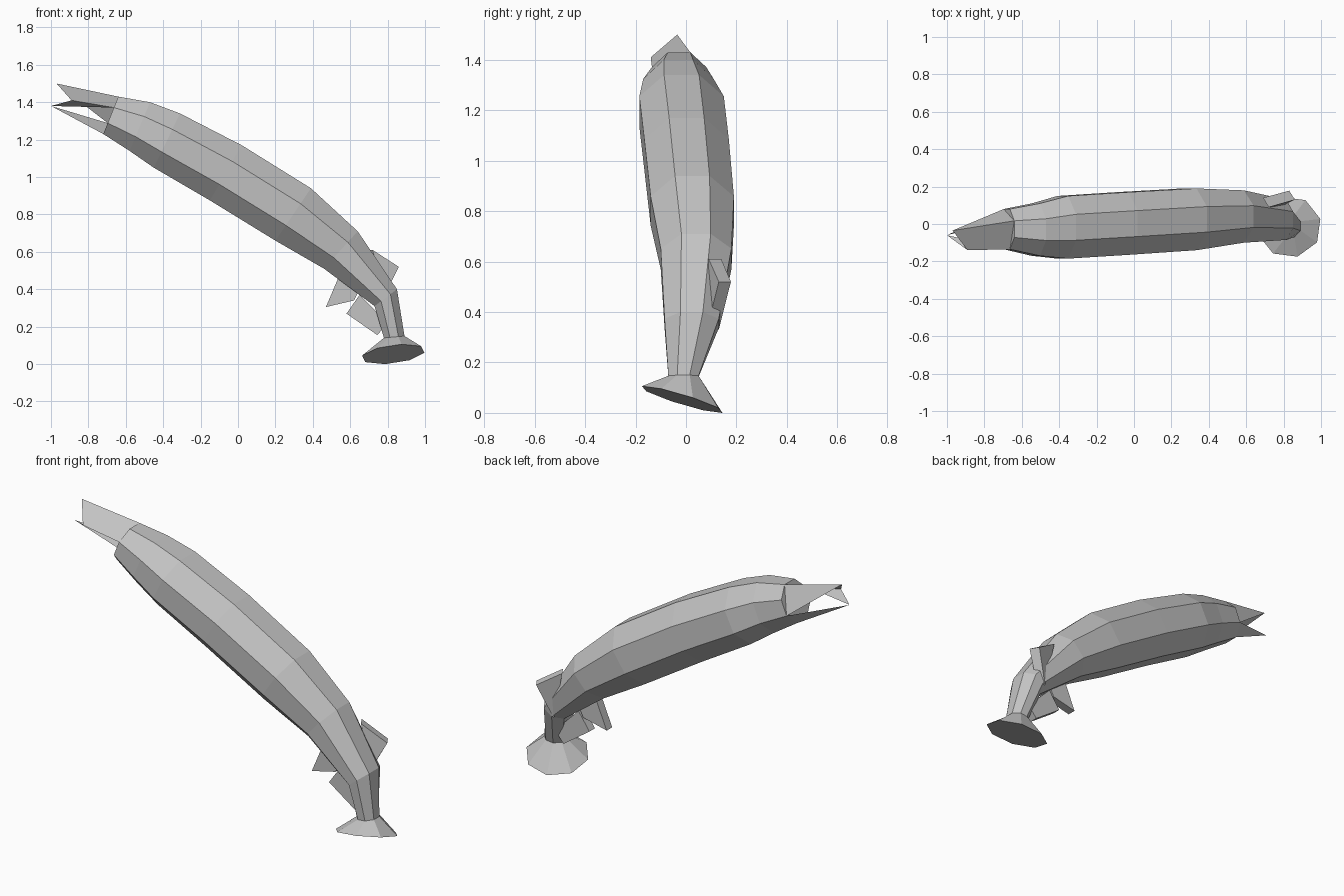
import bpy, bmesh
from math import sin, cos, pi
from mathutils import Vector

cube = bpy.data.objects.get("Cube")
if cube:
    bpy.data.objects.remove(cube)

grey = bpy.data.materials.new("plain_grey")
grey.use_nodes = True
colour = (0.55, 0.55, 0.55, 1)
grey.diffuse_color = colour
grey.node_tree.nodes["Principled BSDF"].inputs["Base Color"].default_value = colour

SIDES = 8


def finish(name, bm):
    bmesh.ops.recalc_face_normals(bm, faces=bm.faces)
    mesh = bpy.data.meshes.new(name)
    bm.to_mesh(mesh)
    bm.free()
    mesh.materials.append(grey)
    obj = bpy.data.objects.new(name, mesh)
    bpy.context.collection.objects.link(obj)
    return obj


def ring(top, bottom, front, back):
    """Eight points whose flats touch the four given limits."""
    t, b = Vector((top[0], 0, top[1])), Vector((bottom[0], 0, bottom[1]))
    centre = (t + b) / 2 + Vector((0, (front + back) / 2, 0))
    up, side = (t - b) / 2, Vector((0, (back - front) / 2, 0))
    k = 1 / cos(pi / SIDES)
    angles = [(i + 0.5) * 2 * pi / SIDES for i in range(SIDES)]
    return [centre + up * k * cos(a) + side * k * sin(a) for a in angles]


def loft(name, rings):
    bm = bmesh.new()
    loops = [[bm.verts.new(p) for p in r] for r in rings]
    for one, two in zip(loops, loops[1:]):
        for i in range(SIDES):
            j = (i + 1) % SIDES
            bm.faces.new((one[i], one[j], two[j], two[i]))
    bm.faces.new(loops[0])
    bm.faces.new(loops[-1])
    return finish(name, bm)


def prism(name, near, far):
    bm = bmesh.new()
    a, b = [[bm.verts.new(p) for p in s] for s in (near, far)]
    bm.faces.new(a)
    bm.faces.new(b)
    for i in range(len(a)):
        j = (i + 1) % len(a)
        bm.faces.new((a[i], a[j], b[j], b[i]))
    return finish(name, bm)


# Long bent body: upper edge, lower edge, front and back limits
body_rings = [ring(*r) for r in (
    ((-0.64, 1.43), (-0.72, 1.23), -0.135, 0.08),
    ((-0.47, 1.40), (-0.58, 1.14), -0.17, 0.11),
    ((-0.31, 1.34), (-0.45, 1.05), -0.185, 0.15),
    ((0.02, 1.17), (-0.15, 0.875), -0.165, 0.17),
    ((0.39, 0.94), (0.20, 0.66), -0.14, 0.19),
    ((0.64, 0.71), (0.46, 0.51), -0.10, 0.18),
    ((0.85, 0.40), (0.73, 0.31), -0.085, 0.13),
    ((0.89, 0.15), (0.78, 0.14), -0.07, 0.05),
)]
loft("body", body_rings)

# Flared, tilted foot
rim = []
for i in range(SIDES):
    a = (i + 0.33) * 2 * pi / SIDES
    dx, dy = 0.172 * cos(a), 0.165 * sin(a)
    rim.append(Vector((0.83 + dx, -0.015 + dy, 0.053 + 0.12 * dx - 0.3 * dy)))
loft("foot", [body_rings[-1], rim])

# Open pointed end made of thin flaps
top_back, upper_back, lower_back, low_back, low_front, lower_front, upper_front, top_front = body_rings[0]
high_tip = Vector((-0.97, -0.035, 1.50))
front_tip = Vector((-0.89, -0.14, 1.41))
low_tip = Vector((-1.0, -0.06, 1.38))
flaps = {
    "upper_flap": ((top_back, high_tip, front_tip, upper_front), (top_back, high_tip, lower_back)),
    "lower_flap": ((upper_front, front_tip, low_tip), (lower_back, low_tip, low_back)),
}
for name, faces in flaps.items():
    bm = bmesh.new()
    for f in faces:
        bm.faces.new([bm.verts.new(p) for p in f])
    bmesh.ops.remove_doubles(bm, verts=bm.verts, dist=0.0001)
    finish(name, bm)

# Small fins under the bend
fins = {
    "upper_fin": ((0.54, 0.47), (0.47, 0.305), (0.62, 0.34), (0.66, 0.42)),
    "lower_fin": ((0.65, 0.37), (0.58, 0.27), (0.745, 0.155), (0.80, 0.22)),
}
for name, outline in fins.items():
    prism(name, [(x, 0, z) for x, z in outline], [(x, 0.05, z) for x, z in outline])

# Fin on the outside of the bend
prism("back_fin",
      [(0.72, 0.09, 0.61), (0.86, 0.13, 0.52), (0.78, 0.09, 0.36)],
      [(0.69, 0.14, 0.61), (0.83, 0.178, 0.52), (0.75, 0.13, 0.33)])
